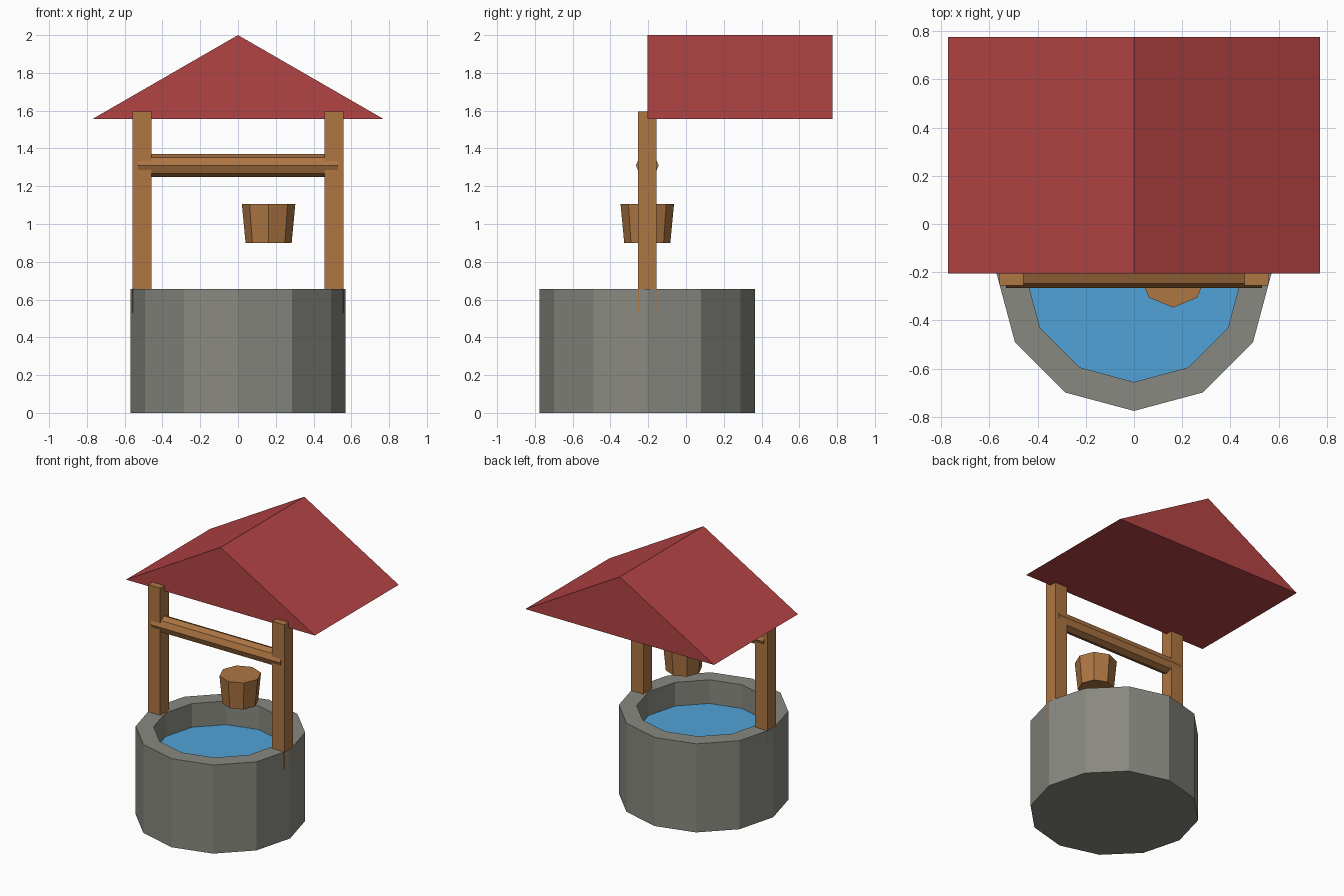
import bpy
import bmesh
from math import cos, sin, pi
from mathutils import Matrix

if "Cube" in bpy.data.objects:
    bpy.data.objects.remove(bpy.data.objects["Cube"], do_unlink=True)

WELL_Y = -0.205


def material(name, rgb):
    mat = bpy.data.materials.new(name)
    mat.use_nodes = True
    mat.diffuse_color = (*rgb, 1)
    mat.node_tree.nodes["Principled BSDF"].inputs["Base Color"].default_value = (*rgb, 1)
    return mat


stone = material("grey stone", (0.25, 0.25, 0.22))
wood = material("brown wood", (0.42, 0.18, 0.055))
red = material("red roofing", (0.45, 0.056, 0.058))
blue = material("blue water", (0.08, 0.36, 0.68))


def finish(name, bm, mat, location=(0, 0, 0)):
    bmesh.ops.recalc_face_normals(bm, faces=bm.faces)
    mesh = bpy.data.meshes.new(name)
    bm.to_mesh(mesh)
    bm.free()
    mesh.materials.append(mat)
    obj = bpy.data.objects.new(name, mesh)
    obj.location = location
    bpy.context.collection.objects.link(obj)
    return obj


def turned(name, profile, sides, mat, location):
    """Stack rings of (radius, height) and cap both ends."""
    bm = bmesh.new()
    rings = [[bm.verts.new((r * cos(2 * pi * i / sides), r * sin(2 * pi * i / sides), z))
              for i in range(sides)] for r, z in profile]
    for low, high in zip(rings, rings[1:]):
        for i in range(sides):
            j = (i + 1) % sides
            bm.faces.new((low[i], low[j], high[j], high[i]))
    bm.faces.new(rings[0])
    bm.faces.new(rings[-1])
    return finish(name, bm, mat, location)


def box(name, size, mat, location):
    bm = bmesh.new()
    bmesh.ops.create_cube(bm, size=1, matrix=Matrix.Diagonal((*size, 1)))
    return finish(name, bm, mat, location)


# Stone wall with a recessed shaft, and the water surface inside
turned("well_wall", [(0.57, 0), (0.57, 0.655), (0.45, 0.655), (0.45, 0.47)],
       12, stone, (0, WELL_Y, 0))
turned("water", [(0.45, 0.472), (0.45, 0.48)], 12, blue, (0, WELL_Y, 0))

# Posts on either side, sunk into the wall
for side, x in (("left", 0.508), ("right", -0.508)):
    box(side + "_post", (0.1, 0.1, 1.065), wood, (x, WELL_Y, 1.0625))

# Octagonal crossbar
bar = turned("crossbar", [(0.06, -0.53), (0.06, 0.53)], 8, wood, (0, WELL_Y, 1.31))
bar.rotation_euler = (0, pi / 2, 0)

# Tapered bucket
turned("bucket", [(0.122, 0.9), (0.1415, 1.105)], 8, wood, (0.162, WELL_Y, 0))

# Solid gable roof
bm = bmesh.new()
gable = bm.faces.new([bm.verts.new((x, WELL_Y, z))
                      for x, z in ((-0.772, 1.555), (0.772, 1.555), (0, 2))])
extruded = bmesh.ops.extrude_face_region(bm, geom=[gable], use_keep_orig=True)
bmesh.ops.translate(bm, vec=(0, 0.98, 0),
                    verts=[v for v in extruded["geom"] if isinstance(v, bmesh.types.BMVert)])
finish("roof", bm, red)
